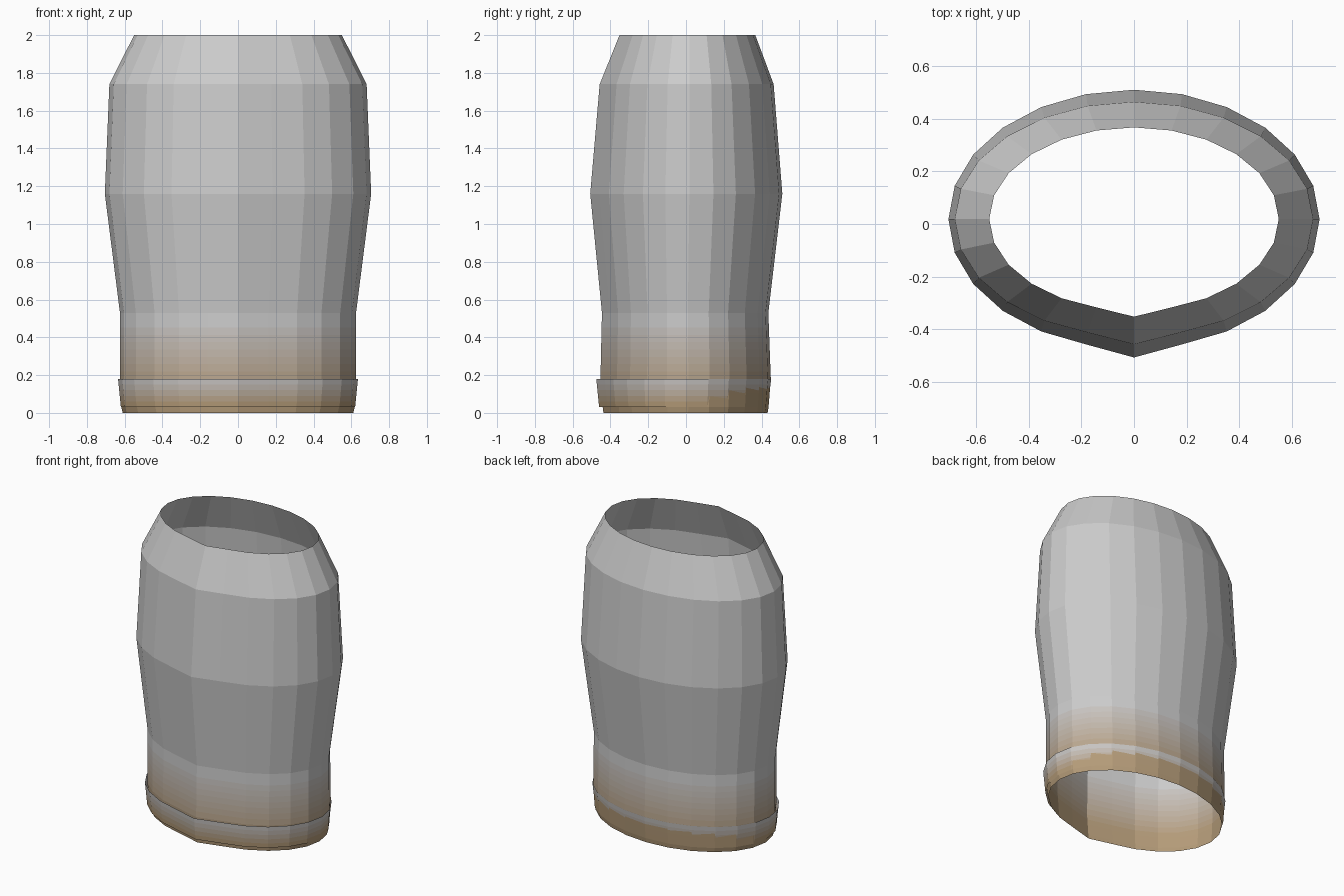
import bpy, bmesh
from math import sin, cos, pi

if "Cube" in bpy.data.objects:
    bpy.data.objects.remove(bpy.data.objects["Cube"])

SIDES = 24
# rows: z, half width, front y, back y
BODY = [(0.0, .61, -.437, .432), (0.03, .618, -.441, .437), (0.18, .625, -.453, .449),
        (0.53, .625, -.445, .436), (1.16, .705, -.507, .510),
        (1.74, .681, -.457, .464), (2.0, .55, -.352, .367)]
BELT = [(0.03, .62, -.46, .433), (0.18, .635, -.475, .451)]
BROWN, GREY = (.46, .33, .19), (.62, .63, .65)


def shade(z):
    """Stain colour fading from brown at the hem to grey."""
    t = min(1, max(0, (z - .12) / .43))
    return tuple(a + (b - a) * t for a, b in zip(BROWN, GREY))


def subdivide(rows, step, limit):
    """Split the rows below the limit into thin bands for the colour fade."""
    out = [rows[0]]
    for a, b in zip(rows, rows[1:]):
        n = max(1, round((b[0] - a[0]) / step)) if b[0] <= limit else 1
        out += [tuple(p + (q - p) * i / n for p, q in zip(a, b)) for i in range(1, n + 1)]
    return out


def tube(name, rows, colour):
    """Open oval tube with a slight crease down the centre of the front."""
    bm = bmesh.new()
    rings = []
    for z, hw, front, back in rows:
        b = (back - front) / 2.067
        c = back - b
        ring = []
        for i in range(SIDES):
            a = 2 * pi * i / SIDES
            y = front if i == SIDES // 2 else c + b * cos(a)
            ring.append(bm.verts.new((hw * sin(a), y, z)))
        rings.append(ring)
    mesh = bpy.data.meshes.new(name)
    for k, (lo, hi) in enumerate(zip(rings, rings[1:])):
        mat = bpy.data.materials.new(f"{name}_shade_{k}")
        mat.diffuse_color = (*colour((rows[k][0] + rows[k + 1][0]) / 2), 1)
        mat.use_nodes = True
        mat.node_tree.nodes["Principled BSDF"].inputs["Base Color"].default_value = mat.diffuse_color
        mesh.materials.append(mat)
        for i in range(SIDES):
            j = (i + 1) % SIDES
            bm.faces.new((lo[j], lo[i], hi[i], hi[j])).material_index = k
    bm.to_mesh(mesh)
    bm.free()
    bpy.context.collection.objects.link(bpy.data.objects.new(name, mesh))


# main shell, stained near the bottom hem
tube("torso_shell", subdivide(BODY, .04, .6), shade)
# band around the hem, sitting slightly forward, grey at the top edge
tube("waist_band", subdivide(BELT, .03, .6), lambda z: shade(z * 3 - .04))
